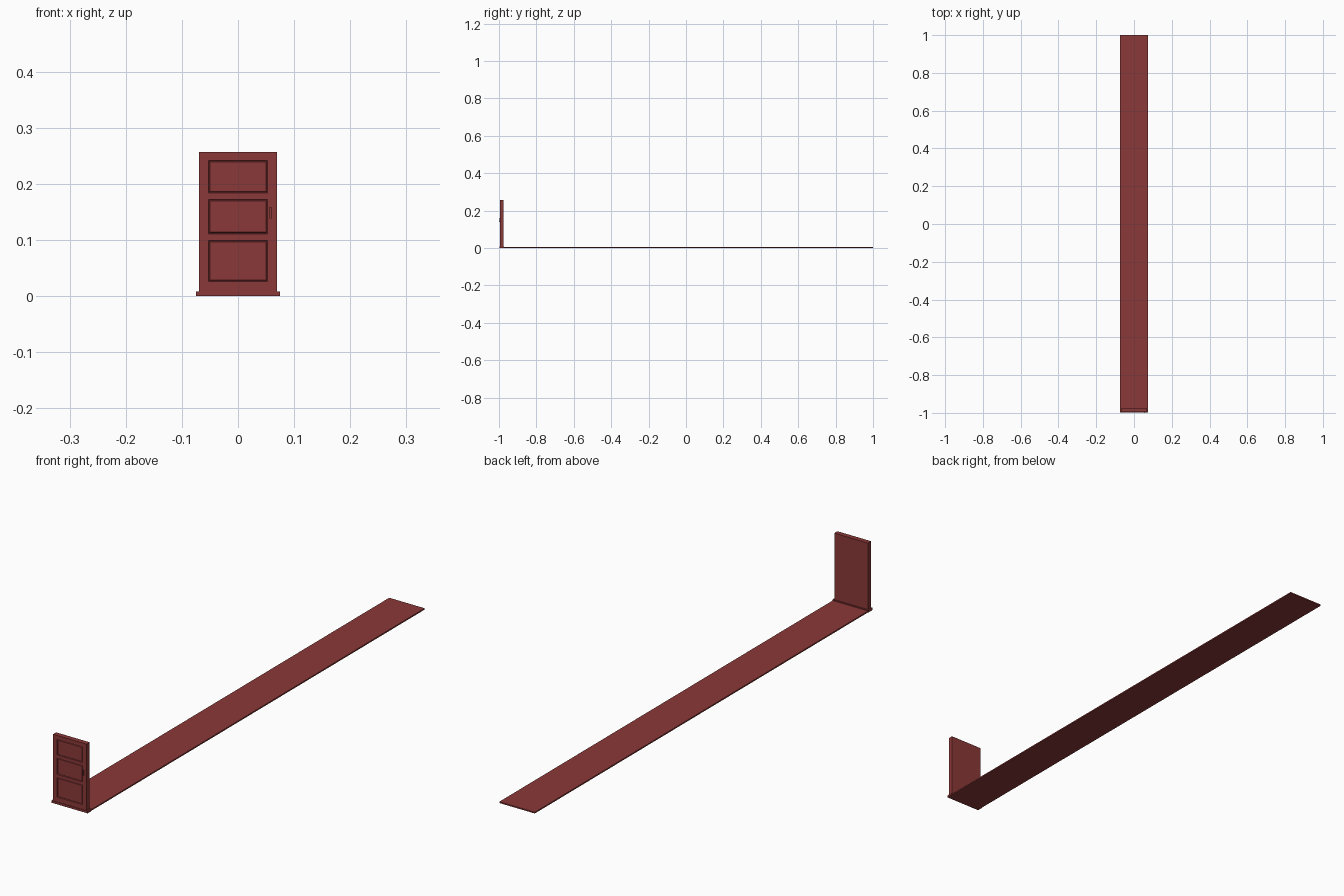
import bpy, bmesh

if "Cube" in bpy.data.objects:
    bpy.data.objects.remove(bpy.data.objects["Cube"])

red = bpy.data.materials.new("dark_red_paint")
red.diffuse_color = (0.26, 0.04, 0.04, 1)
red.use_nodes = True
red.node_tree.nodes["Principled BSDF"].inputs["Base Color"].default_value = red.diffuse_color


def finish(name, bm):
    bmesh.ops.recalc_face_normals(bm, faces=bm.faces[:])
    mesh = bpy.data.meshes.new(name)
    bm.to_mesh(mesh)
    bm.free()
    mesh.materials.append(red)
    obj = bpy.data.objects.new(name, mesh)
    bpy.context.collection.objects.link(obj)
    return obj


def box(name, lo, hi):
    bm = bmesh.new()
    bmesh.ops.create_cube(bm, size=1)
    for v in bm.verts:
        v.co = [a + (c + 0.5) * (b - a) for a, b, c in zip(lo, hi, v.co)]
    return finish(name, bm)


# long floor strip and the raised threshold under the door
box("floor_strip", (-0.0735, -0.990, 0), (0.0735, 1.0, 0.005))
box("threshold", (-0.075, -0.9975, 0), (0.075, -0.973, 0.008))

# door leaf: front grid whose middle column holds three moulded panels
front, back = -0.9955, -0.977
xs = [-0.0695, -0.053, 0.053, 0.0695]
zs = [0.008, 0.026, 0.099, 0.111, 0.172, 0.184, 0.242, 0.257]
bm = bmesh.new()
grid = [[bm.verts.new((x, front, z)) for x in xs] for z in zs]
panels = []
for j in range(len(zs) - 1):
    for i in range(len(xs) - 1):
        f = bm.faces.new((grid[j][i], grid[j][i + 1], grid[j + 1][i + 1], grid[j + 1][i]))
        if i == 1 and j % 2 == 1:
            panels.append(f)

# sides and plain back
rim = [e for e in bm.edges if e.is_boundary]
ext = bmesh.ops.extrude_edge_only(bm, edges=rim)["geom"]
for v in ext:
    if isinstance(v, bmesh.types.BMVert):
        v.co.y = back
bmesh.ops.edgeloop_fill(bm, edges=[e for e in bm.edges if e.is_boundary])
bmesh.ops.recalc_face_normals(bm, faces=bm.faces[:])

# panel moulding: sloped groove, flat bottom, slope back up to the field
for thickness, depth in ((0.0015, -0.003), (0.001, 0), (0.0015, 0.0015)):
    bmesh.ops.inset_individual(bm, faces=panels, thickness=thickness, depth=depth)
finish("door_leaf", bm)

# pull handle: two posts and a grip bar
for tag, z in (("lower", 0.140), ("upper", 0.154)):
    box("handle_post_" + tag, (0.0565, -0.999, z), (0.0595, front + 0.001, z + 0.003))
box("handle_grip", (0.0565, -1.0, 0.138), (0.0595, -0.998, 0.159))
